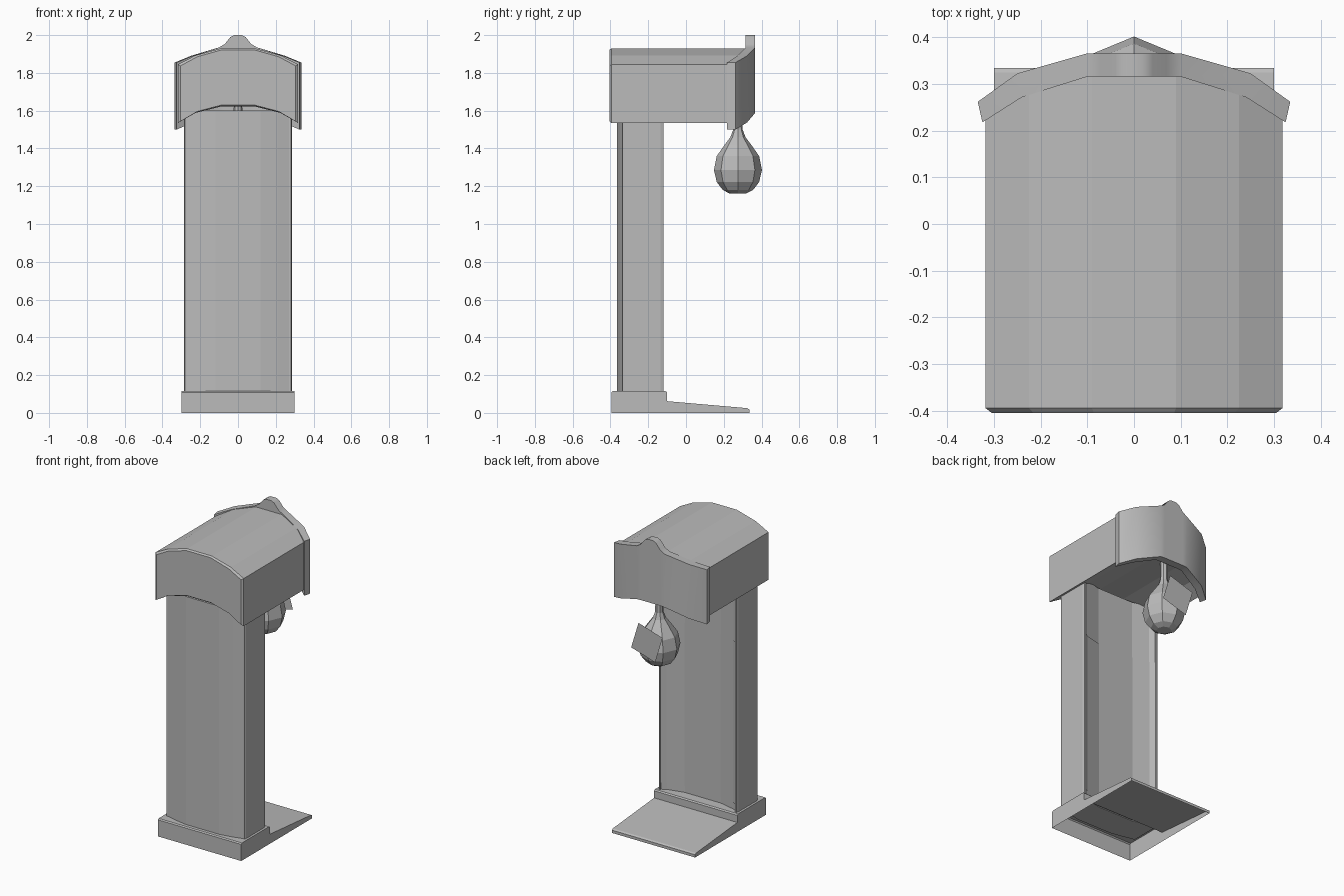
import bpy, bmesh, math

if "Cube" in bpy.data.objects:
    bpy.data.objects.remove(bpy.data.objects["Cube"])

grey = bpy.data.materials.new("grey")
grey.diffuse_color = (0.5, 0.5, 0.5, 1)
grey.use_nodes = True
grey.node_tree.nodes["Principled BSDF"].inputs["Base Color"].default_value = grey.diffuse_color


def make(name, verts, faces, smooth=False):
    me = bpy.data.meshes.new(name)
    me.from_pydata(verts, [], faces)
    bm = bmesh.new()
    bm.from_mesh(me)
    bmesh.ops.recalc_face_normals(bm, faces=bm.faces)
    bm.to_mesh(me)
    bm.free()
    me.materials.append(grey)
    ob = bpy.data.objects.new(name, me)
    bpy.context.collection.objects.link(ob)
    if smooth:
        bpy.ops.object.select_all(action='DESELECT')
        bpy.context.view_layer.objects.active = ob
        ob.select_set(True)
        bpy.ops.object.shade_smooth_by_angle(angle=math.radians(30))
    return ob


def loft(name, rings, caps=True, closed=True, smooth=False, skip=()):
    """Skin a list of equal-length rings; skip leaves out sides by index."""
    n = len(rings[0])
    verts = [v for r in rings for v in r]
    faces = []
    for k in range(len(rings) - 1):
        for i in range(n if closed else n - 1):
            if i not in skip:
                j = (i + 1) % n
                faces.append((k * n + i, k * n + j, k * n + n + j, k * n + n + i))
    if caps:
        faces += [tuple(range(n)), tuple(range(len(verts) - n, len(verts)))]
    return make(name, verts, faces, smooth)


def mirror(half):
    """Points from the right edge inwards, continued to the left edge."""
    return half + [(-p[0],) + tuple(p[1:]) for p in reversed(half)]


# base with sloping step, open underneath
side = [(-.395, 0), (-.395, .108), (-.388, .115), (-.108, .115), (-.1, .108),
        (-.1, .062), (.325, .025), (.335, .018), (.335, 0)]
loft("base", [[(x, y, z) for y, z in side] for x in (-.3, .3)], skip=(8,))

# column: bulging front, hollowed back
front = mirror([(.277, -.332), (.21, -.35), (.12, -.366)])
back = mirror([(.277, -.125), (.24, -.147), (.13, -.173)])
plan = front + back[::-1]
loft("column", [[(x, y, z) for x, y in plan] for z in (.11, 1.6)])

# side panels of the column
for s, label in ((1, "right"), (-1, "left")):
    rim = [(.285, -.325), (.285, -.135), (.28, -.12), (.27, -.12), (.27, -.335), (.28, -.335)]
    loft(label + "_side_panel", [[(s * x, y, z) for x, y in rim] for z in (.11, 1.58)])

# thin sheet lying in the hollow back
loft("back_sheet", [[(x, y + .005, z) for x, y in back] for z in (.16, 1.22)],
     caps=False, closed=False)

# arched head; its rear end follows the curved rear plate
top = mirror([(.318, 1.845), (.225, 1.893), (.09, 1.93)])
low = mirror([(.318, 1.535), (.225, 1.588), (.09, 1.622)])
arch = top + low[::-1]
end = {.318: .235, .225: .29, .09: .325}
inset = [(x * .96, z + (-.008 if z > 1.7 else .008)) for x, z in arch]
loft("head", [[(x, -.405, z) for x, z in inset],
              [(x, -.395, z) for x, z in arch],
              [(x, end[abs(x)], z) for x, z in arch]])

# curved rear plate with raised crest: x, outer y, inner x, inner y, bottom z, top z
stations = [(.335, .262, .325, .218, 1.5, 1.855), (.25, .323, .24, .272, 1.537, 1.89),
            (.1, .366, .1, .316, 1.588, 1.935), (.07, .366, .07, .316, 1.59, 1.953),
            (.04, .366, .04, .316, 1.59, 1.99), (.02, .366, .02, .316, 1.59, 2.0)]
rings = []
for x, yo, xi, yi, zb, zt in stations:
    rings.append([(x, yo, zb), (x, yo, zt), (xi, yi, zt), (xi, yi, zb)])
rings += [[(-x, y, z) for x, y, z in r] for r in reversed(rings)]
loft("rear_plate", rings, smooth=True)

# hanging punch bag, eight-sided
bag = [(1.162, .045), (1.18, .08), (1.222, .112), (1.285, .127), (1.36, .112),
       (1.42, .07), (1.46, .04), (1.5, .025), (1.64, .022)]
loft("punch_bag", [[(r * math.cos(a * math.pi / 4), .275 + r * math.sin(a * math.pi / 4), z)
                    for a in range(8)] for z, r in bag])

# tilted square badge behind the bag
corners = []
for a in range(4):
    t = math.radians(62 + 90 * a)
    corners.append((.128 * math.cos(t), .403, 1.345 + .128 * math.sin(t)))
make("bag_badge", corners, [(3, 2, 1, 0)])
